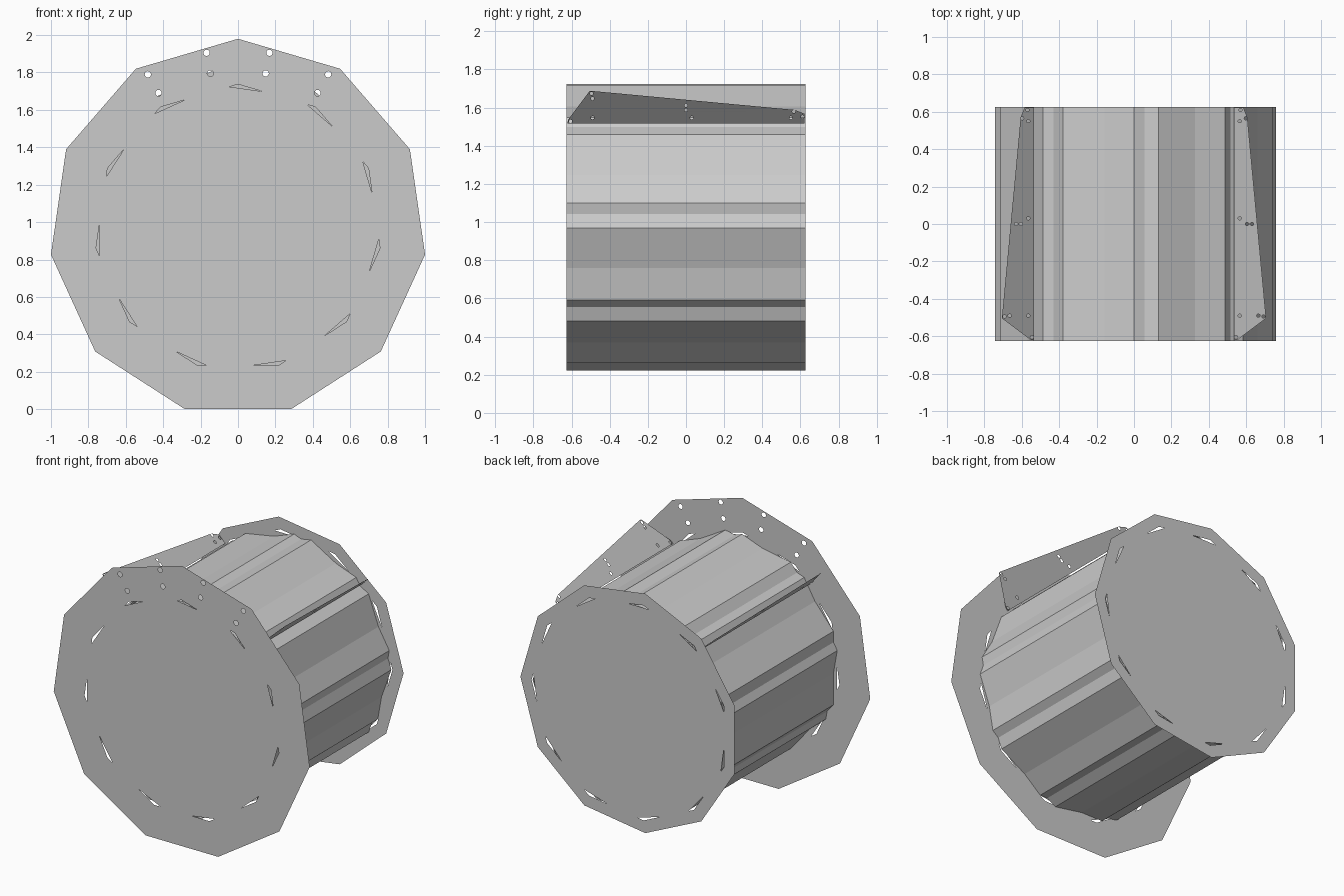
import bpy, bmesh
from math import sin, cos, pi, radians

if "Cube" in bpy.data.objects:
    bpy.data.objects.remove(bpy.data.objects["Cube"])

CZ = 0.97            # height of the drum axis
HALF = 0.626         # half length of the drum
STEP = radians(90 / 11)


def ngon(n, r, turn=0.0, cx=0.0, cy=0.0):
    """Regular polygon, first corner straight up, going clockwise."""
    return [(cx + r * sin(turn + 2 * pi * i / n), cy + r * cos(turn + 2 * pi * i / n))
            for i in range(n)]


def sheet(name, loops, place):
    """Flat sheet: first loop is the outline, the others are holes."""
    cu = bpy.data.curves.new(name + "_outline", 'CURVE')
    cu.dimensions = '2D'
    cu.fill_mode = 'BOTH'
    for loop in loops:
        sp = cu.splines.new('POLY')
        sp.points.add(len(loop) - 1)
        for p, (a, b) in zip(sp.points, loop):
            p.co = (a, b, 0, 1)
        sp.use_cyclic_u = True
    tmp = bpy.data.objects.new(name + "_outline", cu)
    bpy.context.collection.objects.link(tmp)
    dg = bpy.context.evaluated_depsgraph_get()
    me = bpy.data.meshes.new_from_object(tmp.evaluated_get(dg))
    bpy.data.objects.remove(tmp)
    for v in me.vertices:
        v.co = place(v.co.x, v.co.y)
    me.name = name
    ob = bpy.data.objects.new(name, me)
    bpy.context.collection.objects.link(ob)
    return ob


def tube(name, n, r, turn):
    """Open faceted tube along y."""
    bm = bmesh.new()
    ring = ngon(n, r, turn)
    front = [bm.verts.new((x, -HALF, CZ + z)) for x, z in ring]
    back = [bm.verts.new((x, HALF, CZ + z)) for x, z in ring]
    for i in range(n):
        j = (i + 1) % n
        bm.faces.new((front[i], back[i], back[j], front[j]))
    bmesh.ops.recalc_face_normals(bm, faces=bm.faces)
    me = bpy.data.meshes.new(name)
    bm.to_mesh(me)
    bm.free()
    ob = bpy.data.objects.new(name, me)
    bpy.context.collection.objects.link(ob)


def upright(y):
    return lambda a, b: (a, y, CZ + b)


# Drum wall: two nested nine-sided tubes, one turned by ten degrees
tube("drum_wall_inner", 9, 0.755, 0)
tube("drum_wall_outer", 9, 0.760, radians(10))

# Front flange with bolt holes near the top
bolts = [(s * x, z - CZ) for s in (-1, 1)
         for x, z in ((0.168, 1.905), (0.482, 1.79), (0.148, 1.795), (0.425, 1.69))]
sheet("front_flange",
      [ngon(11, 1.0103), ngon(11, 0.767)] + [ngon(12, 0.017, 0, x, z) for x, z in bolts],
      upright(-HALF - 0.002))

# Back flange, turned so a corner points sideways
sheet("back_flange", [ngon(11, 0.854, -STEP), ngon(11, 0.767, -STEP)], upright(HALF + 0.002))

# End caps, turned against the flanges so thin slots stay open
sheet("front_cap", [ngon(11, 0.771, -STEP)], upright(-HALF))
sheet("back_cap", [ngon(11, 0.771, -2 * STEP)], upright(HALF))

# Slanted side fins with rivet holes, given as (y, x)
fin = [(-0.622, 0.535), (-0.618, 0.555), (-0.505, 0.705), (-0.49, 0.705),
       (0.57, 0.606), (0.622, 0.585), (0.622, 0.535)]
rivets = [(-0.605, 0.546), (-0.49, 0.565), (-0.49, 0.665), (-0.495, 0.692), (0.0, 0.605),
          (0.0, 0.63), (0.03, 0.565), (0.55, 0.565), (0.565, 0.598), (0.61, 0.57)]
for side, s in (("left", -1), ("right", 1)):
    sheet(side + "_fin", [fin] + [ngon(10, 0.009, 0, a, b) for a, b in rivets],
          lambda a, b, s=s: (s * b, a, b + 0.982))
